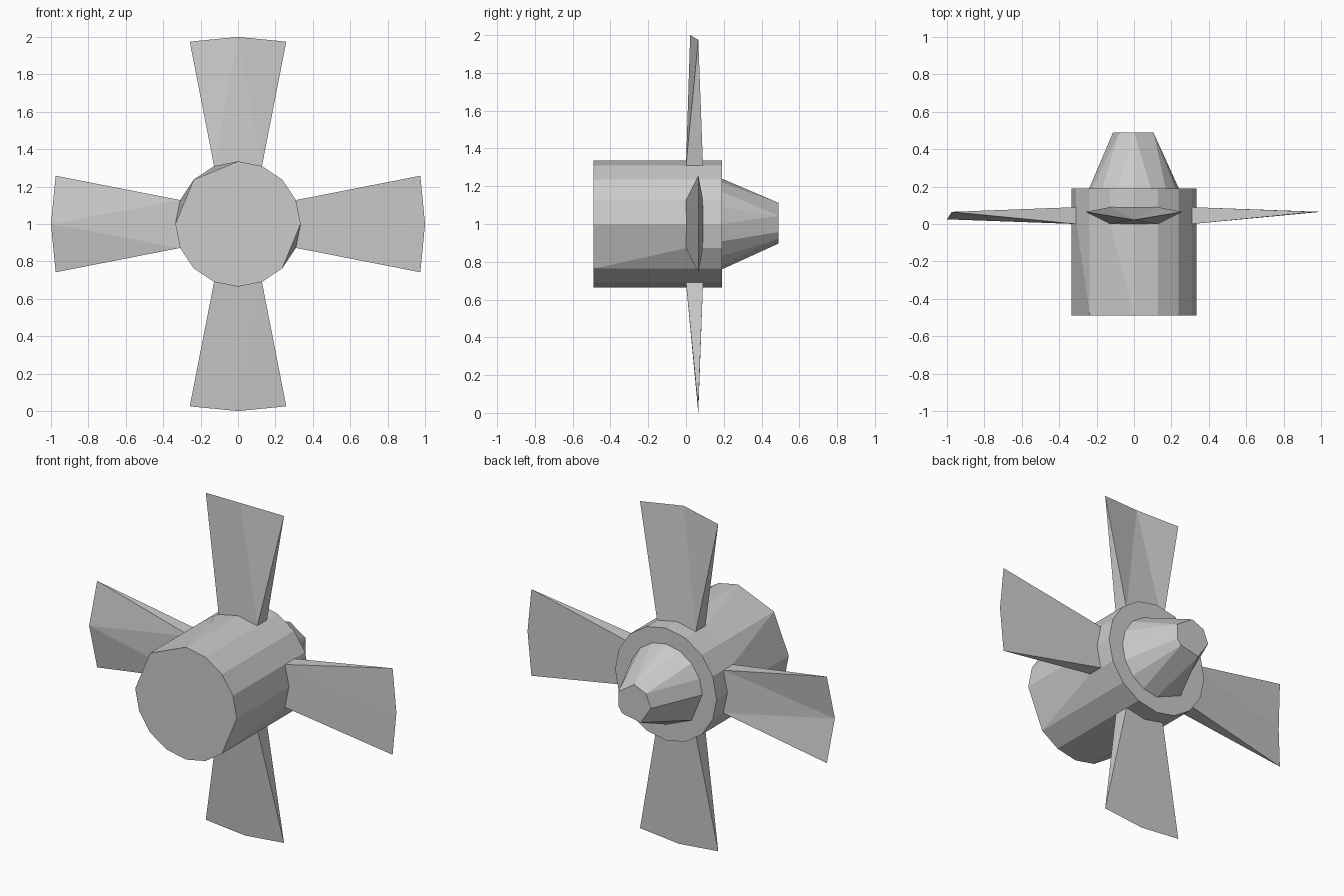
import bpy, bmesh, math
from mathutils import Vector, Matrix

if "Cube" in bpy.data.objects:
    bpy.data.objects.remove(bpy.data.objects["Cube"])

CENTRE = Vector((0, 0, 1))
N = 16
FULL = list(range(N))


def finish(name, bm):
    bmesh.ops.remove_doubles(bm, verts=bm.verts, dist=1e-5)
    bmesh.ops.recalc_face_normals(bm, faces=bm.faces)
    mesh = bpy.data.meshes.new(name)
    bm.to_mesh(mesh)
    bm.free()
    obj = bpy.data.objects.new(name, mesh)
    bpy.context.collection.objects.link(obj)
    return obj


def merged(pairs):
    """Ring index list with some corners merged into a neighbour."""
    return [pairs.get(k, k) for k in FULL]


def loft(name, rings):
    """Loft 16-sided rings (y, radius, corner list) along y and cap both ends."""
    bm = bmesh.new()
    loops = []
    for y, r, corners in rings:
        made = {}
        for k in corners:
            if k not in made:
                a = 2 * math.pi * k / N
                made[k] = bm.verts.new(CENTRE + Vector((r * math.cos(a), y, r * math.sin(a))))
        loops.append([made[k] for k in corners])
    for a, b in zip(loops, loops[1:]):
        for i in range(N):
            j = (i + 1) % N
            face = list(dict.fromkeys((a[i], a[j], b[j], b[i])))
            if len(face) > 2:
                bm.faces.new(face)
    for end in (loops[0], loops[-1]):
        bm.faces.new(list(dict.fromkeys(end)))
    return finish(name, bm)


# Hub drum stepping in to the tapered nose at the back
drum_end = merged({5: 4, 7: 6, 15: 14})
nose_base = merged({9: 8, 11: 10})
nose_tip = [1, 1, 1, 4, 4, 4, 6, 6, 8, 8, 11, 11, 11, 14, 14, 15]
loft("hub", [(-0.49, 0.335, drum_end), (0, 0.335, FULL), (0.19, 0.335, FULL),
             (0.19, 0.24, nose_base), (0.49, 0.112, nose_tip)])


# Blade: thick root, knife-edged tip corners, peaked tip centre
def blade(name, angle, tip_y):
    bm = bmesh.new()
    rot = Matrix.Rotation(angle, 4, 'Y')

    def vert(x, y, z):
        return bm.verts.new(CENTRE + rot @ Vector((x, y, z)))

    fl, fr = (vert(s * 0.128, 0, 0.31) for s in (-1, 1))
    bl, br = (vert(s * 0.128, 0.09, 0.31) for s in (-1, 1))
    tl, tr = (vert(s * 0.258, 0.065, 0.975) for s in (-1, 1))
    mid = vert(0, tip_y, 1.0)
    for face in ((fl, fr, mid), (fr, tr, mid), (fl, mid, tl),
                 (bl, mid, br), (br, mid, tr), (bl, tl, mid),
                 (fr, br, tr), (fl, tl, bl), (fl, bl, br, fr)):
        bm.faces.new(face)
    return finish(name, bm)


for i, (side, tip_y) in enumerate((("top", 0.022), ("right", 0.065),
                                   ("bottom", 0.065), ("left", 0.025))):
    blade(side + "_blade", i * math.pi / 2, tip_y)
